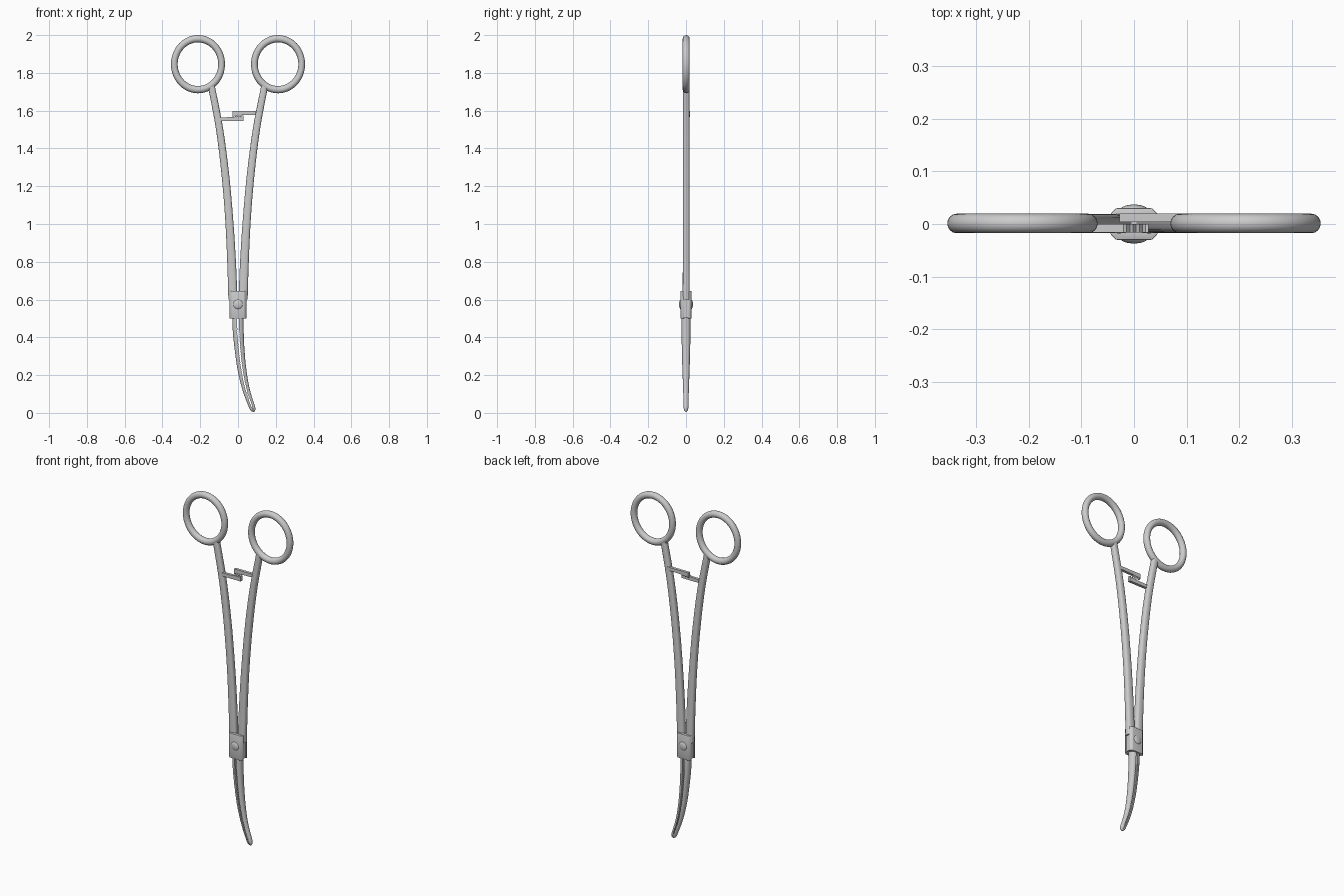
import bpy, bmesh, math
from mathutils import Vector

if "Cube" in bpy.data.objects:
    bpy.data.objects.remove(bpy.data.objects["Cube"])

def finish(name, bm, angle=40):
    bmesh.ops.recalc_face_normals(bm, faces=bm.faces)
    me = bpy.data.meshes.new(name)
    bm.to_mesh(me)
    bm.free()
    ob = bpy.data.objects.new(name, me)
    bpy.context.collection.objects.link(ob)
    bpy.ops.object.select_all(action='DESELECT')
    ob.select_set(True)
    bpy.context.view_layer.objects.active = ob
    bpy.ops.object.shade_smooth_by_angle(angle=math.radians(angle))
    return ob

def spline(pts, t):
    """Catmull-Rom through points of (x, z, half width, half depth)."""
    f = t * (len(pts) - 1)
    i = min(int(f), len(pts) - 2)
    f -= i
    b, c = Vector(pts[i]), Vector(pts[i + 1])
    a = Vector(pts[i - 1]) if i else b * 2 - c
    d = Vector(pts[i + 2]) if i + 2 < len(pts) else c * 2 - b
    return 0.5 * (2*b + (c - a)*f + (2*a - 5*b + 4*c - d)*f*f + (3*b - a - 3*c + d)*f**3)

def sweep(name, pts, section, steps, y=0.0, side=1):
    """Sweep section(step, t, w, d) -> [(u, v)] along a path in the xz plane."""
    bm = bmesh.new()
    rings = []
    for k in range(steps + 1):
        t = k / steps
        p = spline(pts, t)
        q = spline(pts, min(t + 1e-3, 1)) - spline(pts, max(t - 1e-3, 0))
        n = Vector((q[1], -q[0])).normalized()
        if n.x < 0:
            n = -n
        rings.append([bm.verts.new((side * (p[0] + n.x*u), y + v, p[1] + n.y*u))
                      for u, v in section(k, t, p[2], p[3])])
    m = len(rings[0])
    for r, s in zip(rings, rings[1:]):
        for j in range(m):
            bm.faces.new((r[j], r[(j+1) % m], s[(j+1) % m], s[j]))
    bm.faces.new(rings[0])
    bm.faces.new(rings[-1])
    return finish(name, bm)

def rounded(a, w, d, e=0.7):
    c, s = math.cos(a), math.sin(a)
    return (w * math.copysign(abs(c)**e, c), d * math.copysign(abs(s)**e, s))

def prism(name, poly, axis, lo, hi, bevel=0.0):
    """Extrude a polygon along y (xz profile) or z (xy profile)."""
    bm = bmesh.new()
    at = (lambda a, b, h: (a, h, b)) if axis == 'y' else (lambda a, b, h: (a, b, h))
    f = bm.faces.new([bm.verts.new(at(a, b, lo)) for a, b in poly])
    g = bmesh.ops.extrude_face_region(bm, geom=[f])
    bmesh.ops.translate(bm, vec=at(0, 0, hi - lo),
                        verts=[v for v in g['geom'] if isinstance(v, bmesh.types.BMVert)])
    if bevel:
        bmesh.ops.bevel(bm, geom=bm.edges[:], offset=bevel, segments=2, profile=0.5, affect='EDGES')
    return finish(name, bm)

# Handle arms and finger rings
arm_path = [(-0.027, 0.60, 0.024, 0.019), (-0.034, 0.80, 0.023, 0.018),
            (-0.047, 1.03, 0.021, 0.018), (-0.068, 1.27, 0.020, 0.018),
            (-0.099, 1.51, 0.019, 0.018), (-0.142, 1.737, 0.018, 0.017)]
def arm_section(k, t, w, d):
    return [rounded(2*math.pi*j/20, w, d) for j in range(20)]

for side, tag in ((1, "left"), (-1, "right")):
    sweep("handle_arm_" + tag, arm_path, arm_section, 40, 0.001, side)
    bpy.ops.mesh.primitive_torus_add(major_radius=0.13, minor_radius=0.0185, major_segments=64,
        minor_segments=16, location=(-0.212 * side, 0.001, 1.846), rotation=(math.pi/2, 0, 0))
    ring = bpy.context.object
    ring.name = "finger_ring_" + tag
    ring.scale = (0.963, 1.037, 1)
    bpy.ops.object.shade_smooth()

# Curved jaws: D-shaped halves with serrated inner faces
jaw_path = [(0.0, 0.53, 0.030, 0.025), (0.001, 0.44, 0.029, 0.024), (0.008, 0.34, 0.026, 0.022),
            (0.021, 0.23, 0.023, 0.019), (0.044, 0.12, 0.019, 0.015), (0.084, 0.005, 0.015, 0.012)]
def jaw_section(sign):
    def section(k, t, w, d):
        tip = math.sqrt(max(1 - (max(t - 0.955, 0) / 0.046)**2, 0.04))
        w, d = w * tip, d * tip
        gap = 0.0005 + 0.005 * (1 - t)
        if 0.2 < t < 0.95 and (k % 2 == 0) == (sign > 0):
            gap += 0.003
        gap *= tip
        pts = []
        for j in range(13):
            u, v = rounded(-math.pi/2 + math.pi*j/12, w, d, 0.8)
            pts.append((sign * max(u, gap), v))
        return pts
    return section
for sign, tag in ((-1, "left"), (1, "right")):
    sweep("jaw_" + tag, jaw_path, jaw_section(sign), 90, 0, 1)

# Box joint: outer plates with a recessed core between them
for s, tag in ((-1, "front"), (1, "back")):
    plate = [(-0.045, s*0.011), (-0.045, s*0.019), (-0.034, s*0.030),
             (0.034, s*0.030), (0.045, s*0.019), (0.045, s*0.011)]
    prism("joint_plate_" + tag, plate, 'z', 0.50, 0.645, 0.002)
    # Rivet head
    bpy.ops.mesh.primitive_uv_sphere_add(segments=32, ring_count=16, radius=1,
                                         location=(0, s*0.028, 0.575))
    head = bpy.context.object
    head.name = "rivet_" + tag
    head.scale = (0.025, 0.009, 0.025)
    bpy.ops.object.shade_smooth()
prism("joint_core", [(-0.042, -0.013), (0.042, -0.013), (0.042, 0.013), (-0.042, 0.013)],
      'z', 0.505, 0.64)

# Ratchet bars with interlocking teeth; the right one is the left turned half round
bar = [(-0.108, 1.545), (0.028, 1.545), (0.028, 1.575)]
for i in range(4):
    x = 0.022 - 0.012 * i
    bar += [(x, 1.574), (x - 0.006, 1.566)]
bar += [(-0.108, 1.564)]
prism("ratchet_left", bar, 'y', -0.016, 0.0)
prism("ratchet_right", [(-x, 3.142 - z) for x, z in bar], 'y', 0.004, 0.020)
